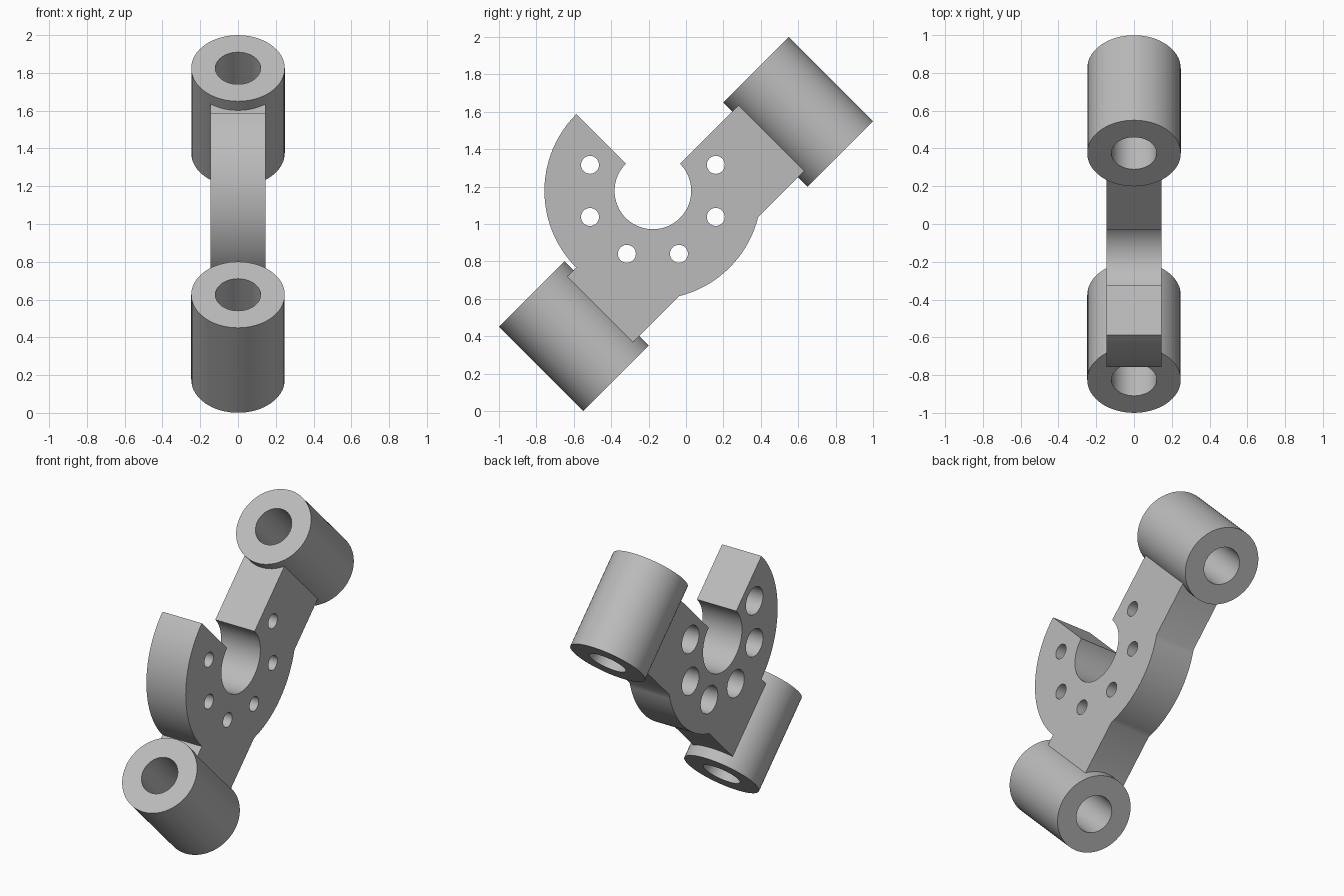
import bpy, bmesh, math
from mathutils import Matrix, Vector

if "Cube" in bpy.data.objects:
    bpy.data.objects.remove(bpy.data.objects["Cube"], do_unlink=True)

grey = bpy.data.materials.new("satin grey")
grey.use_nodes = True
grey.diffuse_color = (0.5, 0.5, 0.5, 1)
grey.node_tree.nodes["Principled BSDF"].inputs["Base Color"].default_value = (0.5, 0.5, 0.5, 1)

# Local frame: Y along the arms, Z across them, origin at the ring centre
FRAME = Matrix.Translation((0, -0.177, 1.177)) @ Matrix.Rotation(math.radians(45), 4, "X")
RING, NOTCH, HALF, ARM_END, ARM_LOW = 0.58, 0.205, 0.145, 0.68, -0.497


def finish(bm, name):
    bmesh.ops.recalc_face_normals(bm, faces=bm.faces)
    mesh = bpy.data.meshes.new(name)
    bm.to_mesh(mesh)
    bm.free()
    mesh.materials.append(grey)
    ob = bpy.data.objects.new(name, mesh)
    bpy.context.collection.objects.link(ob)
    ob.matrix_world = FRAME
    return ob


def smooth(ob):
    bpy.ops.object.select_all(action="DESELECT")
    ob.select_set(True)
    bpy.context.view_layer.objects.active = ob
    bpy.ops.object.shade_smooth_by_angle(angle=math.radians(30))


def lathe(bm, points, centre, axis, closed, steps):
    """Spin a profile of 3D points about an axis through centre."""
    verts = [bm.verts.new(p) for p in points]
    edges = [bm.edges.new(pair) for pair in zip(verts, verts[1:])]
    if closed:
        edges.append(bm.edges.new((verts[-1], verts[0])))
    bmesh.ops.spin(bm, geom=verts + edges, cent=centre, axis=axis,
                   angle=math.tau, steps=steps)
    bmesh.ops.remove_doubles(bm, verts=bm.verts, dist=0.0001)


def arc(radius, start, end, steps):
    angles = [math.radians(start + (end - start) * i / steps) for i in range(steps + 1)]
    return [(radius * math.cos(a), radius * math.sin(a)) for a in angles]


# Plate: open ring with two arms, extruded through its thickness
meet = math.degrees(math.asin(-ARM_LOW / RING))
outline = (arc(RING, 90, 180, 24)
           + [(-ARM_END, 0), (-ARM_END, ARM_LOW)]
           + arc(RING, 180 + meet, 360 - meet, 18)
           + [(ARM_END, ARM_LOW), (ARM_END, 0)]
           + arc(NOTCH, 360, 90, 48))
bm = bmesh.new()
face = bm.faces.new([bm.verts.new((-HALF, y, z)) for y, z in outline])
top = bmesh.ops.extrude_face_region(bm, geom=[face])["geom"]
bmesh.ops.translate(bm, vec=(2 * HALF, 0, 0),
                    verts=[v for v in top if isinstance(v, bmesh.types.BMVert)])
plate = finish(bm, "clamp_plate")

# Six stepped screw holes, wide on the -x side
bm = bmesh.new()
step_profile = [(0, -0.2), (0.09, -0.2), (0.09, 0.055), (0.048, 0.055), (0.048, 0.2), (0, 0.2)]
for i in range(6):
    a = math.radians(112.5 + 45 * i)
    # Angles are in the local frame, spaced evenly around the notch
    c = Vector((0, 0.364 * math.cos(a), 0.364 * math.sin(a)))
    lathe(bm, [c + Vector((x, r, 0)) for r, x in step_profile], c, (1, 0, 0), False, 32)
cutter = finish(bm, "screw_hole_cutter")
cutter.hide_render = True

cut = plate.modifiers.new("screw holes", "BOOLEAN")
cut.operation = "DIFFERENCE"
cut.solver = "EXACT"
cut.object = cutter
bpy.context.view_layer.objects.active = plate
bpy.ops.object.modifier_apply(modifier=cut.name)
bpy.data.objects.remove(cutter, do_unlink=True)
smooth(plate)

# Bored tubes at the two arm ends
for name, side in (("upper_tube", 1), ("lower_tube", -1)):
    bm = bmesh.new()
    c = Vector((0, side * 0.848, -0.25))
    ring = [(0.12, -0.318), (0.2475, -0.318), (0.2475, 0.318), (0.12, 0.318)]
    lathe(bm, [c + Vector((r, 0, z)) for r, z in ring], c, (0, 0, 1), True, 64)
    smooth(finish(bm, name))
